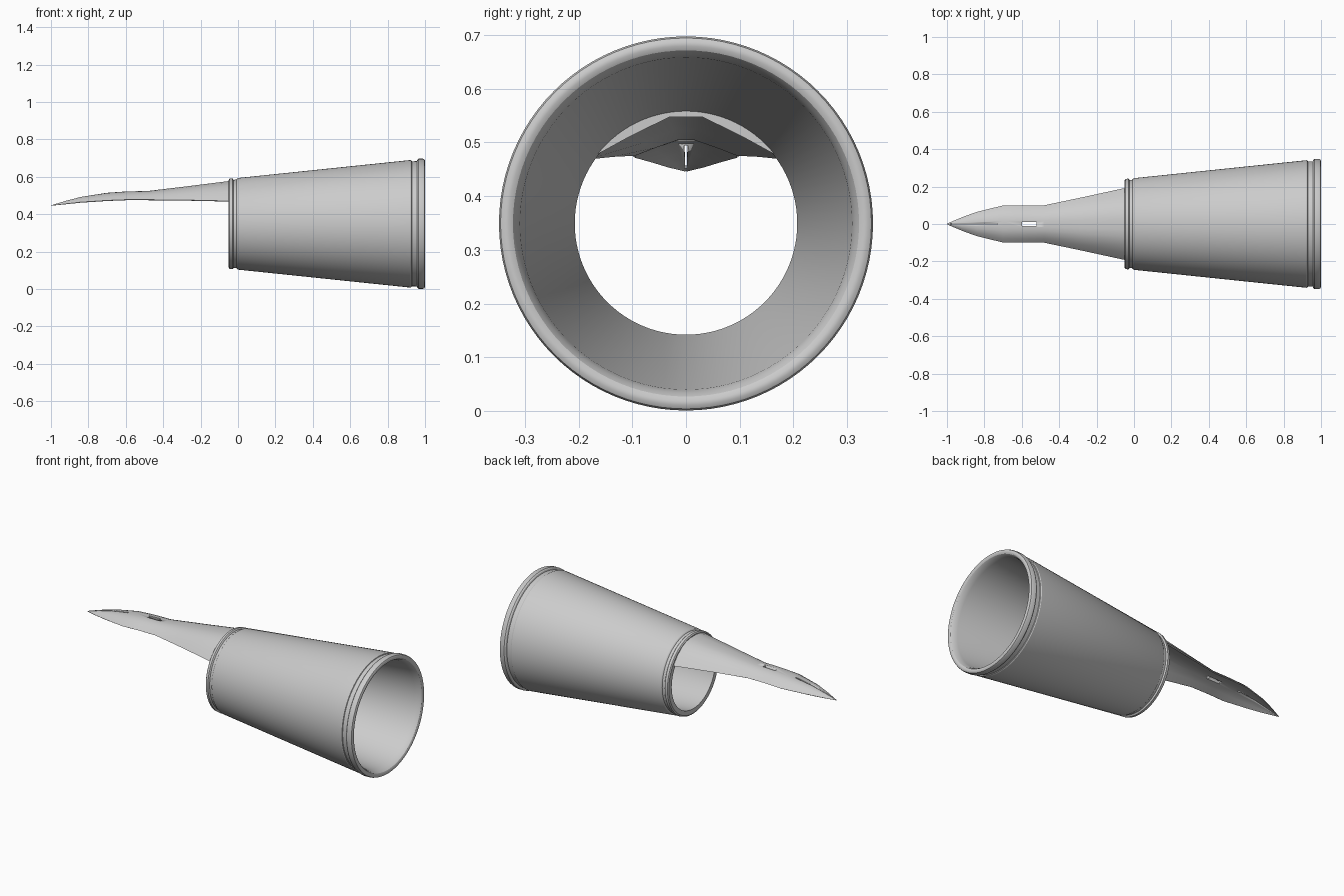
import bpy, bmesh, math

if "Cube" in bpy.data.objects:
    bpy.data.objects.remove(bpy.data.objects["Cube"])

CZ = 0.349  # height of the sleeve axis


def make_object(name, bm, angle=30):
    bmesh.ops.recalc_face_normals(bm, faces=bm.faces)
    me = bpy.data.meshes.new(name)
    bm.to_mesh(me)
    bm.free()
    ob = bpy.data.objects.new(name, me)
    bpy.context.collection.objects.link(ob)
    bpy.ops.object.select_all(action='DESELECT')
    ob.select_set(True)
    bpy.context.view_layer.objects.active = ob
    bpy.ops.object.shade_smooth_by_angle(angle=math.radians(angle))
    return ob


def loft(bm, rings, cap):
    loops = [[bm.verts.new(p) for p in r] for r in rings]
    pairs = list(zip(loops, loops[1:]))
    if not cap:
        pairs.append((loops[-1], loops[0]))
    for a, b in pairs:
        n = len(a)
        for i in range(n):
            j = (i + 1) % n
            bm.faces.new((a[i], a[j], b[j], b[i]))
    if cap:
        bm.faces.new(loops[0])
        bm.faces.new(loops[-1])


# Tapered hollow sleeve with a collar at each end (x, radius)
profile = [(-0.05, 0.207), (-0.05, 0.234), (-0.045, 0.241), (-0.03, 0.243),
           (-0.026, 0.239), (-0.024, 0.235), (-0.008, 0.237), (-0.006, 0.241),
           (0.0, 0.245), (0.922, 0.341), (0.928, 0.338), (0.93, 0.334),
           (0.956, 0.335), (0.959, 0.343), (0.966, 0.348), (0.988, 0.348),
           (0.996, 0.345), (1.0, 0.338), (1.0, 0.33), (0.996, 0.322),
           (0.985, 0.315), (0.96, 0.309)]
N = 96
bm = bmesh.new()
rings = []
for x, r in profile:
    rings.append([(x, r * math.cos(2 * math.pi * k / N), CZ + r * math.sin(2 * math.pi * k / N))
                  for k in range(N)])
loft(bm, rings, cap=False)
make_object("sleeve", bm)

# Nib blade: x, half width, crown height, edge height, crown thickness
stations = [(-1.0, 0.002, 0.448, 0.446, 0.001),
            (-0.92, 0.036, 0.472, 0.456, 0.008),
            (-0.84, 0.065, 0.493, 0.465, 0.012),
            (-0.70, 0.099, 0.515, 0.474, 0.017),
            (-0.60, 0.100, 0.522, 0.478, 0.019),
            (-0.48, 0.100, 0.525, 0.478, 0.021),
            (-0.28, 0.142, 0.549, 0.476, 0.026),
            (-0.05, 0.192, 0.578, 0.471, 0.031),
            (-0.03, 0.194, 0.579, 0.470, 0.032)]
top = [(0.16, 0.995), (0.36, 0.93), (0.56, 0.77), (0.79, 0.45), (1.0, 0.0)]
under = [(0.95, 0.0), (0.56, 0.52), (0.16, 1.0)]
bm = bmesh.new()
rings = []
for x, w, crown, edge, t in stations:
    half = [(u * w, edge + v * (crown - edge)) for u, v in top]
    low = edge - min(0.003, t * 0.3)
    half += [(u * w, low + v * (crown - t - low)) for u, v in under]
    rings.append([(x, y, z) for y, z in half] + [(x, -y, z) for y, z in reversed(half)])
loft(bm, rings, cap=True)
nib = make_object("nib", bm)


# Vent hole and ink slit cut through the blade
def cut(name, x0, x1, half_a, half_b):
    bm = bmesh.new()
    loft(bm, [[(x, -h, 0.3), (x, h, 0.3), (x, h, 0.7), (x, -h, 0.7)]
              for x, h in ((x0, half_a), (x1, half_b))], cap=True)
    ob = make_object(name, bm)
    ob.hide_render = True
    ob.hide_set(True)
    mod = nib.modifiers.new(name, 'BOOLEAN')
    mod.operation = 'DIFFERENCE'
    mod.solver = 'EXACT'
    mod.object = ob


cut("vent_cutter", -0.60, -0.52, 0.012, 0.012)
cut("slit_cutter", -0.985, -0.73, 0.0012, 0.004)
